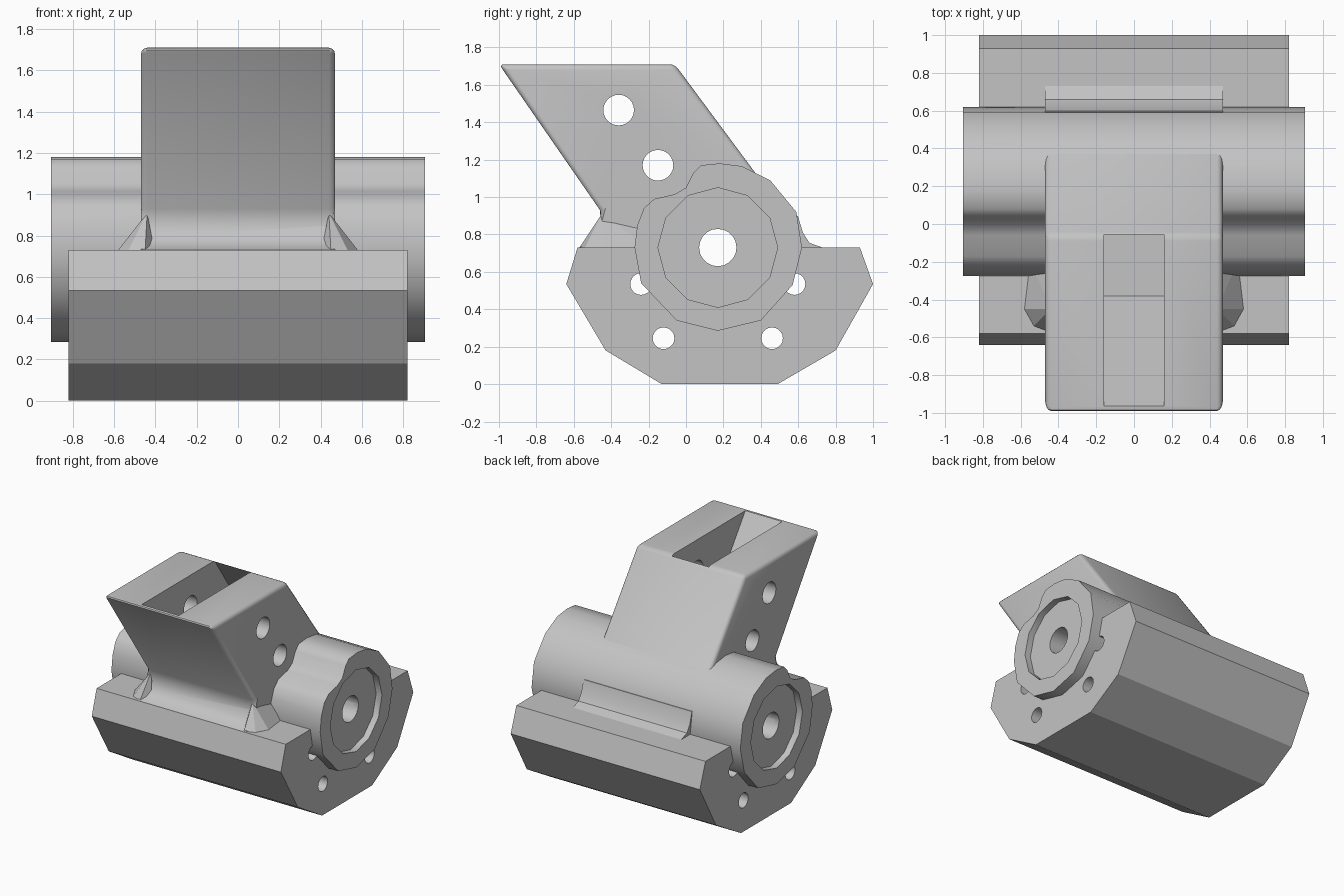
import bpy
import bmesh
import math

if "Cube" in bpy.data.objects:
    bpy.data.objects.remove(bpy.data.objects["Cube"])

grey = bpy.data.materials.new("light grey")
grey.use_nodes = True
grey.diffuse_color = (0.55, 0.55, 0.55, 1)
grey.node_tree.nodes["Principled BSDF"].inputs["Base Color"].default_value = grey.diffuse_color

AXIS_Y, AXIS_Z = 0.17, 0.73    # barrel axis
ARM_X, SLOT_X = 0.47, 0.16     # half widths


def finish(bm, name):
    bmesh.ops.recalc_face_normals(bm, faces=bm.faces[:])
    mesh = bpy.data.meshes.new(name)
    bm.to_mesh(mesh)
    bm.free()
    mesh.materials.append(grey)
    obj = bpy.data.objects.new(name, mesh)
    bpy.context.collection.objects.link(obj)
    return obj


def prism(profile, x0, x1):
    """Extrude a closed (y, z) profile along x."""
    bm = bmesh.new()
    face = bm.faces.new([bm.verts.new((x0, y, z)) for y, z in profile])
    out = bmesh.ops.extrude_face_region(bm, geom=[face])
    moved = [v for v in out["geom"] if isinstance(v, bmesh.types.BMVert)]
    bmesh.ops.translate(bm, verts=moved, vec=(x1 - x0, 0, 0))
    return bm


def circle(y, z, r, n):
    steps = [2 * math.pi * i / n for i in range(n)]
    return [(y + r * math.sin(a), z + r * math.cos(a)) for a in steps]


def activate(obj):
    bpy.ops.object.select_all(action='DESELECT')
    obj.select_set(True)
    bpy.context.view_layer.objects.active = obj


def cut(obj, profile, x0=-1.5, x1=1.5):
    cutter = finish(prism(profile, x0, x1), "cutter")
    cutter.hide_render = True
    activate(obj)
    mod = obj.modifiers.new("cut", 'BOOLEAN')
    mod.operation, mod.solver, mod.object = 'DIFFERENCE', 'EXACT', cutter
    bpy.ops.object.modifier_apply(modifier=mod.name)
    bpy.data.objects.remove(cutter)


def smooth(obj, degrees):
    activate(obj)
    bpy.ops.object.shade_smooth_by_angle(angle=math.radians(degrees))


bore = circle(AXIS_Y, AXIS_Z, 0.1, 20)
slot = [(-0.97, 1.72), (-0.07, 1.72), (0.49, 0.9), (-0.38, 0.9)]

# Faceted base block with four small through holes
base = finish(prism([(-0.58, 0.73), (-0.64, 0.535), (-0.43, 0.18), (-0.13, 0),
                     (0.49, 0), (0.8, 0.18), (1.0, 0.535), (0.93, 0.73)],
                    -0.82, 0.82), "base_block")
cut(base, bore)
for y, z in [(-0.12, 0.245), (0.46, 0.245), (-0.24, 0.535), (0.58, 0.535)]:
    cut(base, circle(y, z, 0.058, 20))
smooth(base, 25)

# Cross barrel with a lobe toward the arm
barrel = finish(prism([(-0.275, 0.73), (-0.24, 0.54), (-0.05, 0.34), (0.17, 0.285),
                       (0.4, 0.34), (0.57, 0.53), (0.62, 0.73), (0.59, 0.92),
                       (0.45, 1.09), (0.3, 1.165), (0.18, 1.18), (0.08, 1.17),
                       (0.04, 1.13), (0.0, 1.05), (-0.06, 1.015), (-0.17, 0.99),
                       (-0.225, 0.94), (-0.26, 0.85)], -0.905, 0.905), "cross_barrel")
cut(barrel, bore)
cut(barrel, slot, -SLOT_X, SLOT_X)
for x0, x1 in [(0.855, 1.2), (-1.2, -0.855)]:
    cut(barrel, circle(AXIS_Y, AXIS_Z, 0.32, 12), x0, x1)
smooth(barrel, 48)

# Slanted arm, rounded edges, open slot and two pin holes
bm = prism([(-1.0, 1.71), (-0.06, 1.71), (0.37, 1.13), (0.45, 1.07), (0.5, 0.6),
            (-0.57, 0.6), (-0.575, 0.73), (-0.52, 0.75), (-0.475, 0.79),
            (-0.455, 0.85), (-0.46, 0.93)], -ARM_X, ARM_X)
rims = []
for e in bm.edges:
    a, b = e.verts
    along_side = abs(a.co.x - b.co.x) < 0.01
    if min(a.co.z, b.co.z) > 0.84 and (along_side or a.co.z > 1.7):
        rims.append(e)
bmesh.ops.bevel(bm, geom=rims, offset=0.03, segments=3, profile=0.5, affect='EDGES')
arm = finish(bm, "slanted_arm")
cut(arm, slot, -SLOT_X, SLOT_X)
cut(arm, bore)
for y, z in [(-0.36, 1.465), (-0.15, 1.17)]:
    cut(arm, circle(y, z, 0.082, 24))
smooth(arm, 35)

# Fillet strip behind the barrel
smooth(finish(prism([(0.5, 0.7), (0.5, 0.9), (0.598, 0.9), (0.625, 0.81),
                     (0.66, 0.755), (0.73, 0.73), (0.73, 0.7)],
                    -ARM_X, ARM_X), "rear_fillet"), 35)

# Flared fillets beside the foot of the arm
for side, name in [(1, "left_flare"), (-1, "right_flare")]:
    bm = bmesh.new()
    for x, y, z in [(0.44, -0.45, 0.91), (0.46, -0.2, 0.83), (0.45, -0.57, 0.73),
                    (0.53, -0.54, 0.73), (0.58, -0.45, 0.73), (0.55, -0.2, 0.73),
                    (0.4, -0.2, 0.7), (0.4, -0.5, 0.7)]:
        bm.verts.new((side * x, y, z))
    bmesh.ops.convex_hull(bm, input=bm.verts[:])
    finish(bm, name)
